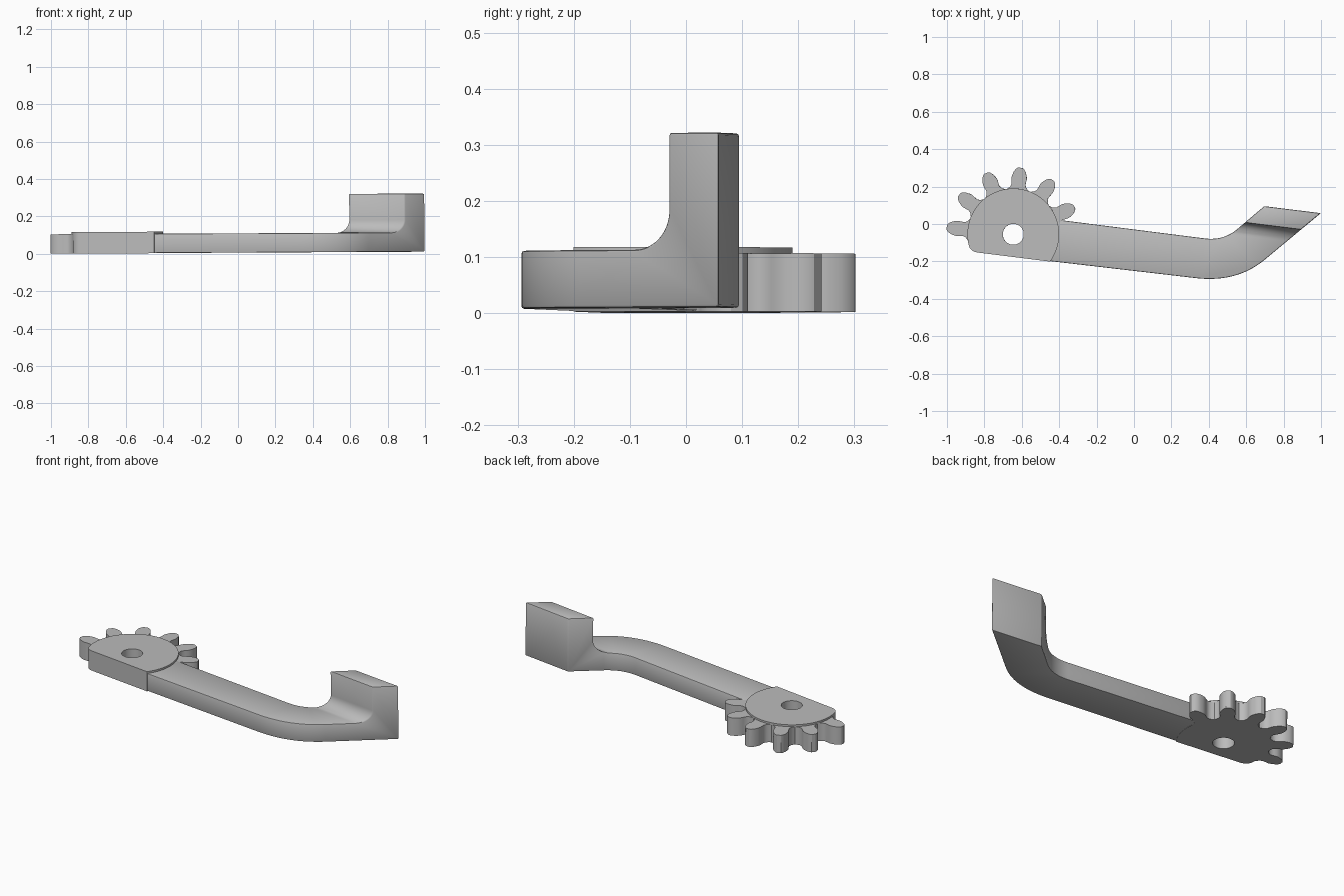
import bpy, bmesh
from math import sin, cos, asin, pi, radians
from mathutils import Vector

cube = bpy.data.objects.get("Cube")
if cube:
    bpy.data.objects.remove(cube, do_unlink=True)

HUB = Vector((-0.645, -0.055))
DISC, THICK, TILT = 0.245, 0.104, 0.005

grey = bpy.data.materials.new("plain grey")
grey.use_nodes = True
grey.diffuse_color = (0.5, 0.5, 0.5, 1)
grey.node_tree.nodes["Principled BSDF"].inputs["Base Color"].default_value = (0.5, 0.5, 0.5, 1)


def polar(r, deg):
    return HUB + Vector((r * cos(radians(deg)), r * sin(radians(deg))))


def bezier(a, b, c, steps=12):
    a, b, c = Vector(a), Vector(b), Vector(c)
    return [a * (1 - t) ** 2 + b * 2 * t * (1 - t) + c * t * t
            for t in (i / steps for i in range(steps + 1))]


def prism(name, points, offset):
    """Solid made by sweeping a loop of 3D points along an offset."""
    bm = bmesh.new()
    face = bm.faces.new([bm.verts.new(p) for p in points])
    swept = bmesh.ops.extrude_face_region(bm, geom=[face])
    verts = [g for g in swept["geom"] if isinstance(g, bmesh.types.BMVert)]
    bmesh.ops.translate(bm, verts=verts, vec=offset)
    bmesh.ops.recalc_face_normals(bm, faces=bm.faces)
    mesh = bpy.data.meshes.new(name)
    bm.to_mesh(mesh)
    bm.free()
    mesh.materials.append(grey)
    obj = bpy.data.objects.new(name, mesh)
    bpy.context.collection.objects.link(obj)
    # The whole part leans up very slightly towards its left end
    obj.rotation_euler.y = -TILT
    obj.location.z = TILT
    return obj


def plan_prism(name, outline, low, high):
    return prism(name, [(p[0], p[1], low) for p in outline], (0, 0, high - low))


def finish(obj, cutter, bevel=0):
    """Cut, soften and shade one part."""
    bpy.context.view_layer.update()
    bpy.ops.object.select_all(action='DESELECT')
    bpy.context.view_layer.objects.active = obj
    obj.select_set(True)
    cut = obj.modifiers.new("cut", 'BOOLEAN')
    cut.operation, cut.solver, cut.object = 'DIFFERENCE', 'EXACT', cutter
    bpy.ops.object.modifier_apply(modifier=cut.name)
    if bevel:
        soft = obj.modifiers.new("soft", 'BEVEL')
        soft.width, soft.segments = bevel, 2
        soft.limit_method, soft.angle_limit = 'ANGLE', radians(40)
        bpy.ops.object.modifier_apply(modifier=soft.name)
    bpy.ops.object.shade_smooth_by_angle(angle=radians(32))


# Flat lower edge and rounded corner shared by the hub plate and the gear
corner = bezier(polar(DISC, 195), (-0.872, -0.149), (-0.83, -0.153), 6)
low_right = polar(DISC, -36.5)

# Gear sector: six teeth around the upper side of the hub
side = [(0.249, 0.052), (0.256, 0.043), (0.27, 0.037), (0.288, 0.039),
        (0.305, 0.041), (0.32, 0.038), (0.338, 0.031), (0.352, 0.021), (0.358, 0.011)]
gear_line = [low_right] + [polar(0.243, a) for a in range(-30, 9, 6)]
for i in range(6):
    mid = 24 + 30 * i
    flank = [(r, asin(w / r) * 180 / pi) for r, w in side]
    gear_line.append(polar(0.243, mid - 15))
    gear_line += [polar(r, mid - a) for r, a in flank]
    gear_line += [polar(r, mid + a) for r, a in reversed(flank)]
gear_line += [polar(0.243, 189)] + corner
gear = plan_prism("gear_sector", gear_line, 0, THICK)

# Raised round plate on top of the gear
plate_line = [polar(DISC, -36.5 + i * 231.5 / 60) for i in range(60)] + corner
plate = plan_prism("hub_plate", plate_line, THICK - 0.002, 0.115)

# Pivot hole
hole = plan_prism("hole_cutter", [polar(0.056, a) for a in range(0, 360, 8)], -0.1, 0.3)
finish(gear, hole)
finish(plate, hole)

# Arm and upright end block share one bent outline
arm_line = [(-0.52, 0.037), (-0.52, -0.19)]
arm_line += bezier((0.33, -0.289), (0.55, -0.315), (0.70, -0.19), 20)
arm_line += [(0.999, 0.058), (0.698, 0.095)]
arm_line += bezier((0.553, -0.027), (0.479, -0.09), (0.377, -0.077), 16)
arm = plan_prism("bent_arm", arm_line, 0.001, 0.312)

# Clear the space above the arm, leaving a concave fillet at the block
along = Vector((0.304, -0.038, 0)).normalized()
out = Vector((along.y, -along.x, 0))
start = Vector((0.596, 0.007, 0)) - along * 1.6
R = 0.07
profile = [(0, 0.5)]
profile += [(R - R * cos(t), THICK + R - R * sin(t))
            for t in (i * pi / 24 for i in range(13))]
profile += [(1, THICK), (1, 0.5)]
clear = prism("arm_cutter", [start + out * d + Vector((0, 0, z)) for d, z in profile],
              along * 2.6)
finish(arm, clear, 0.005)

for cutter in (hole, clear):
    bpy.data.objects.remove(cutter, do_unlink=True)
